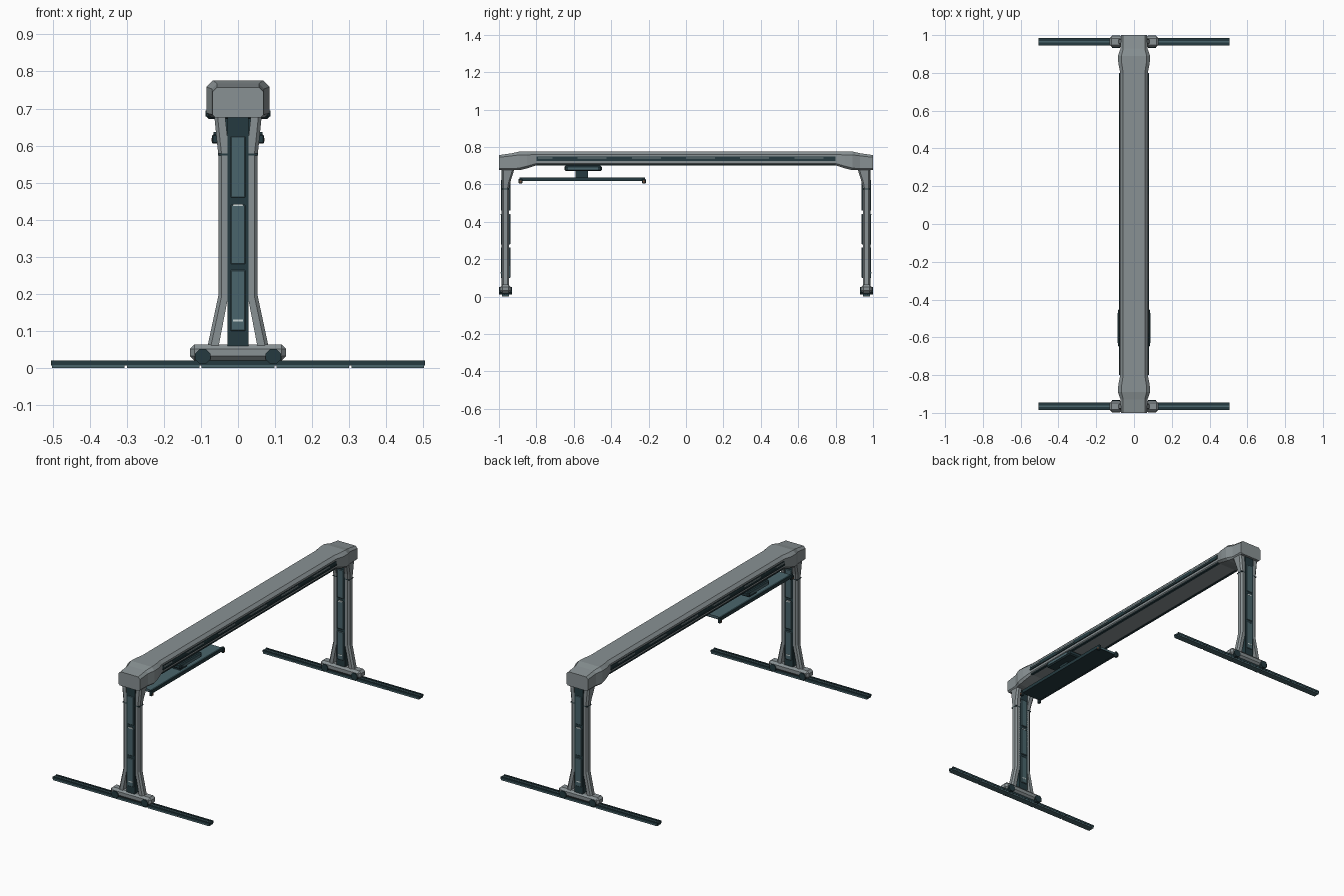
import bpy, bmesh, math
from mathutils import Matrix

if "Cube" in bpy.data.objects:
    bpy.data.objects.remove(bpy.data.objects["Cube"], do_unlink=True)


def material(name, rgb):
    m = bpy.data.materials.new(name)
    m.use_nodes = True
    m.diffuse_color = (*rgb, 1)
    m.node_tree.nodes["Principled BSDF"].inputs["Base Color"].default_value = (*rgb, 1)
    return m


GREY = material("painted grey", (0.25, 0.285, 0.295))
TEAL = material("panel teal", (0.068, 0.13, 0.15))
DARK = material("dark teal", (0.018, 0.042, 0.05))
PALE = material("pale light", (0.6, 0.68, 0.68))
STRIP = material("dull strip", (0.2, 0.25, 0.26))
RUST = material("rust brown", (0.2, 0.09, 0.05))


def finish(name, bm, mat):
    bmesh.ops.recalc_face_normals(bm, faces=bm.faces)
    me = bpy.data.meshes.new(name)
    bm.to_mesh(me)
    bm.free()
    me.materials.append(mat)
    ob = bpy.data.objects.new(name, me)
    bpy.context.collection.objects.link(ob)
    return ob


def box(name, x, y, z, mat, bevel=0):
    """Box from (low, high) ranges, with optional chamfered edges."""
    bm = bmesh.new()
    bmesh.ops.create_cube(bm, size=1)
    for v in bm.verts:
        v.co = [sum(r) / 2 + c * (r[1] - r[0]) for r, c in zip((x, y, z), v.co)]
    if bevel:
        bmesh.ops.bevel(bm, geom=bm.edges[:], offset=bevel, segments=1, affect='EDGES')
    return finish(name, bm, mat)


def loft(name, rings, mat):
    """Skin a list of equal-length rings and close both ends."""
    bm = bmesh.new()
    loops = [[bm.verts.new(p) for p in r] for r in rings]
    n = len(loops[0])
    for a, b in zip(loops, loops[1:]):
        for i in range(n):
            j = (i + 1) % n
            bm.faces.new((a[i], a[j], b[j], b[i]))
    bm.faces.new(loops[0])
    bm.faces.new(loops[-1])
    return finish(name, bm, mat)


def beam_ring(y, w, z0, z1, top, low):
    half = [(w - low, z0), (w, z0 + low), (w, z1 - top), (w - top, z1)]
    return [(x, y, z) for x, z in half] + [(-x, y, z) for x, z in reversed(half)]


def leg_ring(z, x0, x1, y0, y1, side, end):
    c = 0.009
    pts = [(x0, y0), (x1 - c, y0), (x1, y0 + c), (x1, y1 - c), (x1 - c, y1), (x0, y1)]
    return [(side * x, end * y, z) for x, y in pts]


def span(s, a, b):
    return tuple(sorted((s * a, s * b)))


# Main girder with swollen end caps
ends = [(1.0, 0.069, 0.676, 0.757, 0.012, 0.008), (0.93, 0.071, 0.676, 0.767, 0.014, 0.008),
        (0.89, 0.085, 0.676, 0.776, 0.018, 0.012), (0.85, 0.083, 0.686, 0.776, 0.018, 0.012),
        (0.8, 0.073, 0.702, 0.776, 0.016, 0.01)]
rings = [beam_ring(-e[0], *e[1:]) for e in ends]
rings += [beam_ring(*e) for e in reversed(ends)]
loft("main_girder", rings, GREY)

# Side tracks on the girder
for s, side in ((1, "left"), (-1, "right")):
    box(side + "_girder_track", span(s, 0.06, 0.075), (-0.8, 0.8), (0.725, 0.75), DARK)
    box(side + "_girder_lip", span(s, 0.06, 0.079), (-0.8, 0.8), (0.725, 0.732), DARK)
    box(side + "_girder_trim", span(s, 0.055, 0.069), (-0.8, 0.8), (0.7, 0.707), DARK)
    for k in range(6):
        y = -0.87 + 0.29 * k
        box(side + "_track_strip", span(s, 0.07, 0.078), (max(y, -0.79), y + 0.155), (0.738, 0.745), STRIP)

# Trolley and hanging spreader
box("trolley", (-0.085, 0.085), (-0.65, -0.45), (0.672, 0.7), DARK, 0.006)
for s in (1, -1):
    box("trolley_panel", span(s, 0.08, 0.087), (-0.63, -0.47), (0.678, 0.694), TEAL)
box("trolley_neck", (-0.04, 0.04), (-0.59, -0.525), (0.63, 0.675), DARK)
box("spreader_deck", (-0.055, 0.055), (-0.88, -0.23), (0.624, 0.634), TEAL)
box("spreader_underside", (-0.055, 0.055), (-0.88, -0.23), (0.619, 0.624), DARK)
for s in (1, -1):
    box("spreader_edge", span(s, 0.054, 0.066), (-0.89, -0.22), (0.618, 0.637), DARK)
    for y in (-0.885, -0.225):
        box("spreader_hook", span(s, 0.054, 0.07), (y - 0.01, y + 0.01), (0.605, 0.63), DARK, 0.003)
        box("hook_tip", span(s, 0.06, 0.071), (y - 0.006, y + 0.006), (0.611, 0.62), RUST)

# Both end supports, front and back
for e, end in ((-1, "front"), (1, "back")):
    def ys(a, b):
        return span(e, a, b)

    # Column with panels and lights on both faces
    box(end + "_column", (-0.028, 0.028), ys(0.946, 0.986), (0.06, 0.69), DARK)
    for a, b in ((0.939, 0.947), (0.985, 0.99)):
        for z0, z1 in ((0.1, 0.264), (0.28, 0.44), (0.46, 0.625)):
            box(end + "_column_panel", (-0.02, 0.02), ys(a, b), (z0, z1), TEAL, 0.002)
        for z in (0.128, 0.44):
            box(end + "_column_light", (-0.013, 0.013), ys(a - 0.001, b + 0.001), (z - 0.003, z + 0.003), PALE)

    # Flared leg struts
    stations = [(0.055, 0.053, 0.083, 0.946, 0.985), (0.195, 0.026, 0.053, 0.946, 0.985),
                (0.575, 0.026, 0.053, 0.946, 0.985), (0.61, 0.027, 0.057, 0.94, 0.985),
                (0.69, 0.036, 0.065, 0.915, 0.985)]
    for s, side in ((1, "left"), (-1, "right")):
        loft(f"{end}_{side}_leg", [leg_ring(*st, s, e) for st in stations], GREY)
        # Collar where the bracket meets the strut
        box(f"{end}_{side}_leg_collar", span(s, 0.026, 0.0535), ys(0.9455, 0.9855), (0.573, 0.578), DARK)

    # Bogie and wheels
    box(end + "_bogie", (-0.13, 0.13), ys(0.936, 0.994), (0.02, 0.064), GREY, 0.012)
    for x in (-0.095, 0.095):
        bm = bmesh.new()
        bmesh.ops.create_cone(bm, cap_ends=True, segments=8, radius1=0.022, radius2=0.022, depth=0.068,
                              matrix=Matrix.Translation((x, e * 0.965, 0.031))
                              @ Matrix.Rotation(math.pi / 2, 4, 'X') @ Matrix.Rotation(math.pi / 8, 4, 'Z'))
        finish(end + "_wheel", bm, DARK)

    # Ground rail in five lengths with two running edges
    joints = [-0.505, -0.303, -0.101, 0.101, 0.303, 0.505]
    for a, b in zip(joints, joints[1:]):
        box(end + "_rail_foot", (a + 0.003, b - 0.003), ys(0.947, 0.983), (0, 0.01), TEAL)
    box(end + "_rail_bed", (-0.505, 0.505), ys(0.949, 0.981), (0.007, 0.014), DARK)
    for a, b in ((0.946, 0.956), (0.974, 0.984)):
        box(end + "_rail_edge", (-0.505, 0.505), ys(a, b), (0.008, 0.02), DARK)
    box(end + "_rail_centre", (-0.505, 0.505), ys(0.961, 0.969), (0.01, 0.018), TEAL)
